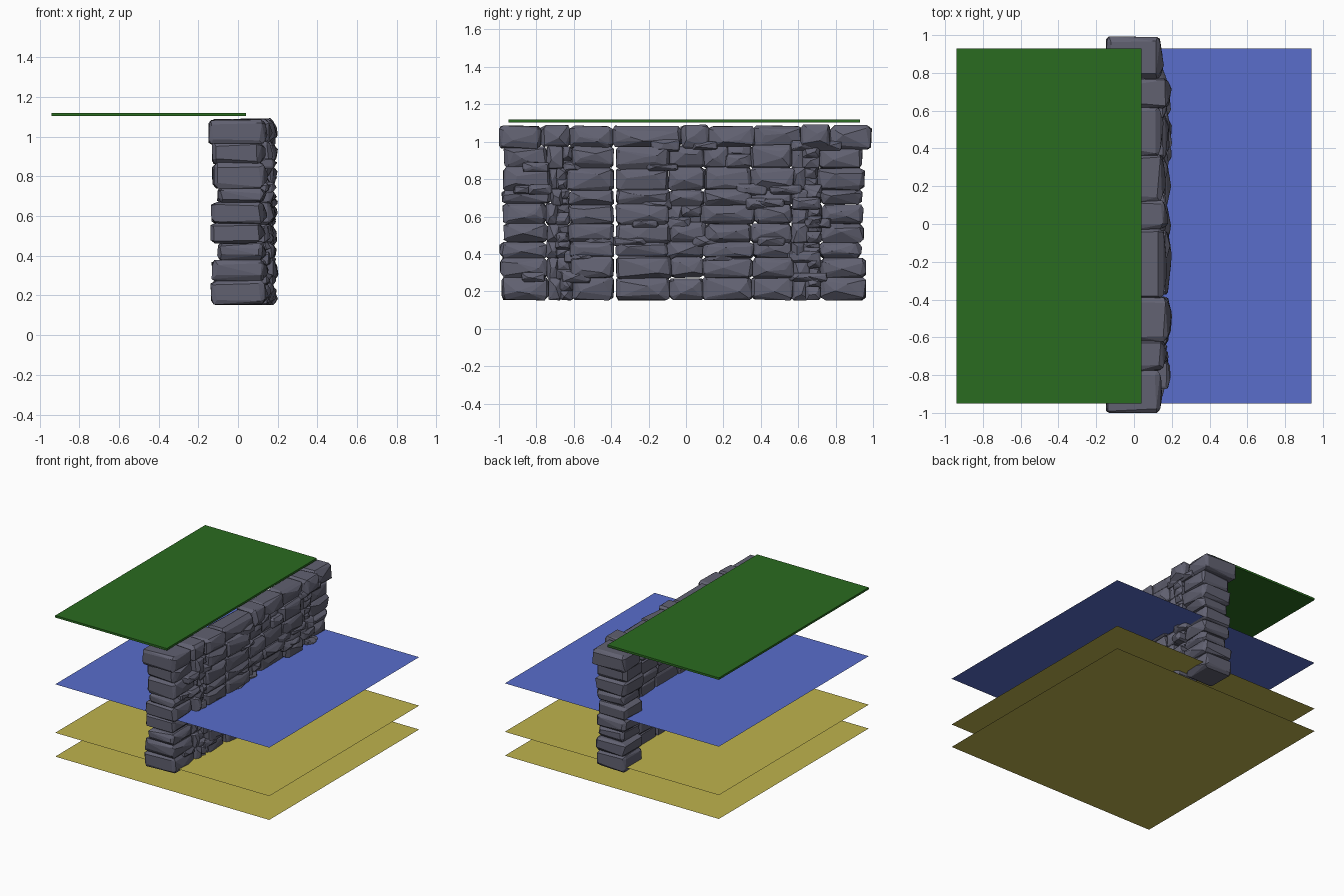
import bpy, bmesh, random
from mathutils import Vector

if "Cube" in bpy.data.objects:
    bpy.data.objects.remove(bpy.data.objects["Cube"])
random.seed(11)
R = random.uniform


def material(name, rgb):
    m = bpy.data.materials.new(name)
    m.diffuse_color = (*rgb, 1)
    m.use_nodes = True
    m.node_tree.nodes["Principled BSDF"].inputs["Base Color"].default_value = m.diffuse_color
    return m


STONE = material("slate", (0.12, 0.12, 0.165))
GRASS = material("grass", (0.023, 0.147, 0.014))
WATER = material("water", (0.10, 0.155, 0.60))
SAND = material("sand", (0.52, 0.45, 0.075))


def finish(bm, name, mat):
    bmesh.ops.recalc_face_normals(bm, faces=bm.faces)
    me = bpy.data.meshes.new(name)
    bm.to_mesh(me)
    bm.free()
    me.materials.append(mat)
    ob = bpy.data.objects.new(name, me)
    bpy.context.collection.objects.link(ob)
    return ob


def stone(bm, lo, hi, chip=0.022):
    """Rough hewn block: hull of a box with chipped corners and a cleft face."""
    lo, hi = Vector(lo), Vector(hi)
    pts = []
    for sx in (0, 1):
        for sy in (0, 1):
            for sz in (0, 1):
                s = (sx, sy, sz)
                c = Vector([hi[i] if s[i] else lo[i] for i in range(3)])
                inward = [-1 if k else 1 for k in s]
                for axis in range(3):       # one point kept out on each side
                    p = c.copy()
                    for i in range(3):
                        k = R(0, 0.25) if i == axis else R(0.5, 1.3)
                        p[i] += inward[i] * chip * k
                    pts.append(p)
    size = hi - lo
    for _ in range(3):                      # cleft ridges on the +x face
        pts.append(Vector((hi.x + R(0.003, 0.018),
                           lo.y + size.y * R(0.2, 0.8),
                           lo.z + size.z * R(0.25, 0.75))))
    tmp = bmesh.new()
    for p in pts:
        tmp.verts.new(p)
    res = bmesh.ops.convex_hull(tmp, input=tmp.verts)
    loose = {v for v in res["geom_interior"] if isinstance(v, bmesh.types.BMVert)}
    bmesh.ops.delete(tmp, geom=list(loose), context='VERTS')
    bmesh.ops.dissolve_limit(tmp, angle_limit=0.12, verts=tmp.verts, edges=tmp.edges)
    me = bpy.data.meshes.new("tmp")
    tmp.to_mesh(me)
    tmp.free()
    bm.from_mesh(me)
    bpy.data.meshes.remove(me)


# Wall courses: heights, and joints along y
LEVELS = [0.155, 0.272, 0.38, 0.465, 0.56, 0.665, 0.74, 0.86, 0.975]
JOINTS = [-0.985, -0.735, -0.62, -0.38, -0.09, 0.09, 0.36, 0.57, 0.715, 0.95]
SMALL = (1, 7)                              # columns packed with rubble
for r in range(len(LEVELS) - 1):
    bm = bmesh.new()
    z0, z1 = LEVELS[r] - 0.004, LEVELS[r + 1] + 0.004
    js = [j + R(-0.015, 0.015) for j in JOINTS]
    js[3] = -0.38                           # the straight open joint
    last = len(js) - 2
    for c in range(last + 1):
        y0, y1 = js[c] - 0.004, js[c + 1] + 0.004
        if c == 2:
            y1 -= 0.008
        if c == 3:
            y0 += 0.008
        zb, zt = z0 + R(-0.008, 0.004) * (r > 0), z1 + R(-0.004, 0.008)
        if c in (0, last):                  # deep corner blocks
            back = -0.14 + (0.035 if r in (2, 5) else R(0, 0.015))
            stone(bm, (back, y0, zb), (R(0.12, 0.14), y1, zt), 0.026)
        elif c in SMALL or R(0, 1) < 0.12:  # two or three small stones
            ym = y0 + (y1 - y0) * R(0.4, 0.6)
            zm = zb + (zt - zb) * R(0.4, 0.6)
            stone(bm, (0, y0, zb), (R(0.12, 0.17), ym + 0.008, zt), 0.014)
            stone(bm, (0, ym - 0.008, zb), (R(0.12, 0.19), y1, zm + 0.008), 0.014)
            stone(bm, (0, ym - 0.008, zm - 0.008), (R(0.11, 0.17), y1, zt), 0.014)
        else:
            stone(bm, (R(-0.02, 0.01), y0, zb), (R(0.145, 0.19), y1, zt), 0.022)
    # small wedge stones filling the bed joint
    for _ in range(5):
        y = R(-0.85, 0.8)
        if abs(y + 0.38) > 0.08:
            w, h = R(0.05, 0.09), R(0.02, 0.035)
            stone(bm, (0.02, y - w, z1 - h), (R(0.15, 0.185), y + w, z1 + h), 0.012)
    finish(bm, f"stone_course_{r + 1}", STONE)

# Coping stones along the top
bm = bmesh.new()
CAPS = [-1.0, -0.775, -0.62, -0.39, -0.025, 0.12, 0.365, 0.615, 0.77, 0.99]
for i, (a, b) in enumerate(zip(CAPS, CAPS[1:])):
    end = i in (0, len(CAPS) - 2)
    stone(bm, (-0.15 if end else R(-0.02, 0.0), a - 0.004, 0.955 + R(0, 0.02)),
          (0.14 if end else R(0.13, 0.19), b + 0.004, 1.097 - R(0, 0.012)), 0.025)
finish(bm, "coping_stones", STONE)

# Grass slab on the bank behind the wall
bm = bmesh.new()
bmesh.ops.create_cube(bm, size=1)
for v in bm.verts:
    v.co = Vector((v.co.x * 0.98 - 0.45, v.co.y * 1.88 - 0.01, v.co.z * 0.016 + 1.112))
finish(bm, "grass_slab", GRASS)

# Water surface and two sand beds
for name, z, mat in (("water_surface", 0.574, WATER),
                     ("sand_upper", 0.189, SAND), ("sand_lower", 0.0, SAND)):
    bm = bmesh.new()
    bmesh.ops.create_grid(bm, x_segments=1, y_segments=1, size=0.94)
    for v in bm.verts:
        v.co += Vector((0, -0.01, z))
    finish(bm, name, mat)
